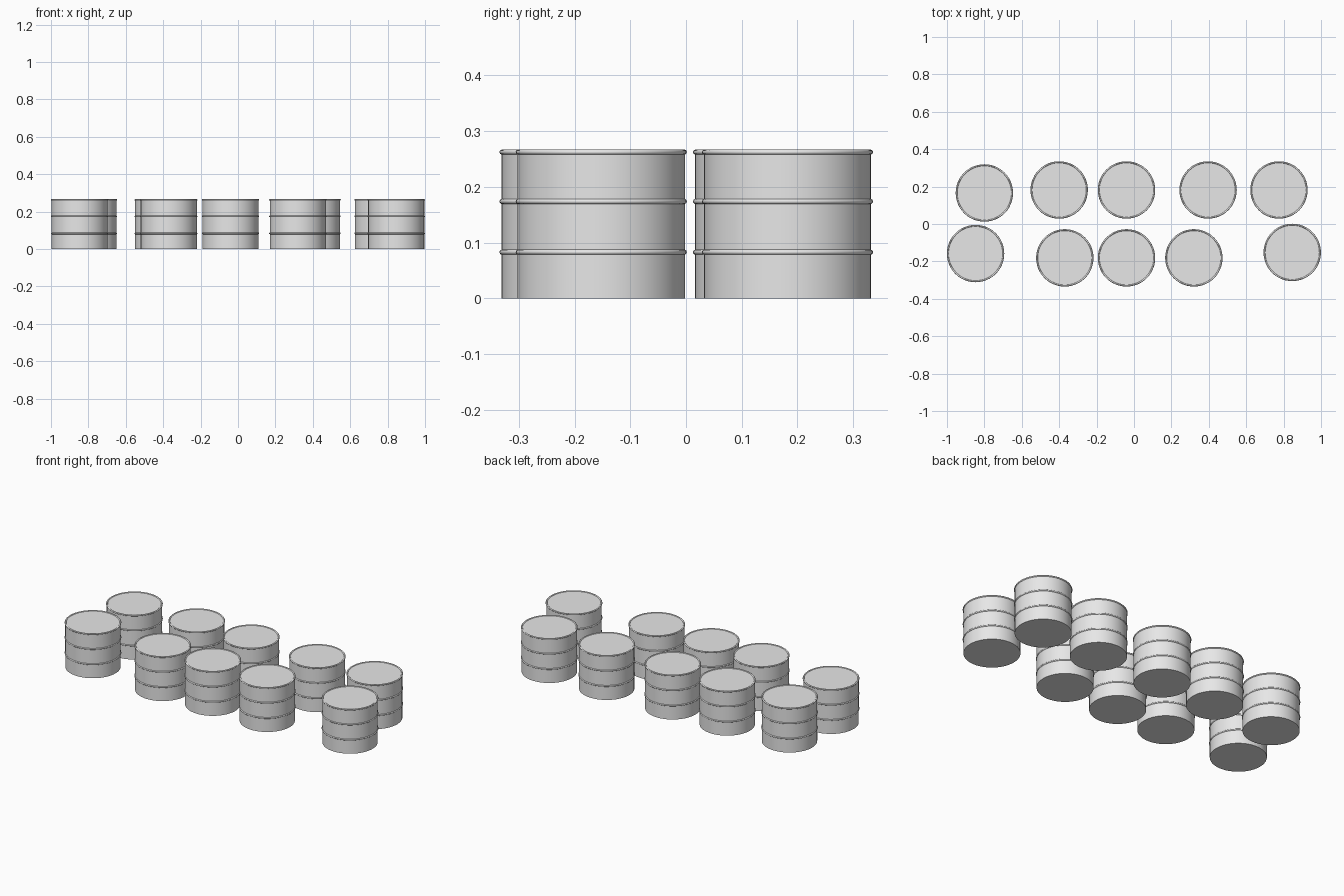
import bpy
import bmesh
from math import radians, sin, cos, tau

cube = bpy.data.objects.get("Cube")
if cube:
    bpy.data.objects.remove(cube, do_unlink=True)

BODY_R = 0.150       # drum wall radius
BEAD_R = 0.0045      # roundness of hoops and rim
BEAD_C = 0.149       # radius of the bead centre line
SIDES = 48

# One plain grey metal
GREY = (0.8, 0.8, 0.8, 1.0)
metal = bpy.data.materials.new("grey_metal")
metal.use_nodes = True
metal.diffuse_color = GREY
for node in metal.node_tree.nodes:
    if node.type == 'BSDF_PRINCIPLED':
        node.inputs["Base Color"].default_value = GREY


def bead(z, start, end, steps):
    """Arc of a rolled hoop, running upward on the outside."""
    angles = [radians(start + (end - start) * i / steps) for i in range(steps + 1)]
    return [(BEAD_C + BEAD_R * cos(a), z + BEAD_R * sin(a)) for a in angles]


def lathe(name, profile):
    """Revolve an (r, z) profile into a closed mesh with capped ends."""
    bm = bmesh.new()
    rings = [[bm.verts.new((r * cos(tau * i / SIDES), r * sin(tau * i / SIDES), z))
              for i in range(SIDES)] for r, z in profile]
    for low, high in zip(rings, rings[1:]):
        for i in range(SIDES):
            j = (i + 1) % SIDES
            bm.faces.new((low[i], low[j], high[j], high[i]))
    bm.faces.new(rings[0][::-1])
    bm.faces.new(rings[-1])
    mesh = bpy.data.meshes.new(name)
    bm.to_mesh(mesh)
    bm.free()
    mesh.materials.append(metal)
    return mesh


# Drum: flat base, two hoops, rolled rim around a flat lid
profile = [(BODY_R, 0.0)]
profile += bead(0.083, -77, 77, 6)
profile += bead(0.174, -77, 77, 6)
profile += bead(0.2625, -77, 170, 9)
drum_mesh = lathe("drum", profile)

# Two loose rows of drums
back_row = [(-0.80, 0.166), (-0.40, 0.182), (-0.04, 0.182), (0.396, 0.182), (0.775, 0.182)]
front_row = [(-0.847, -0.158), (-0.37, -0.181), (-0.04, -0.181), (0.32, -0.181), (0.846, -0.152)]

drums = []
for row, spots in (("back", back_row), ("front", front_row)):
    for n, (x, y) in enumerate(spots, 1):
        drum = bpy.data.objects.new(f"{row}_drum_{n}", drum_mesh)
        drum.location = (x, y, 0)
        bpy.context.collection.objects.link(drum)
        drums.append(drum)

# Smooth walls and hoops, crisp folds
bpy.ops.object.select_all(action='DESELECT')
drums[0].select_set(True)
bpy.context.view_layer.objects.active = drums[0]
bpy.ops.object.shade_smooth_by_angle(angle=radians(40))
